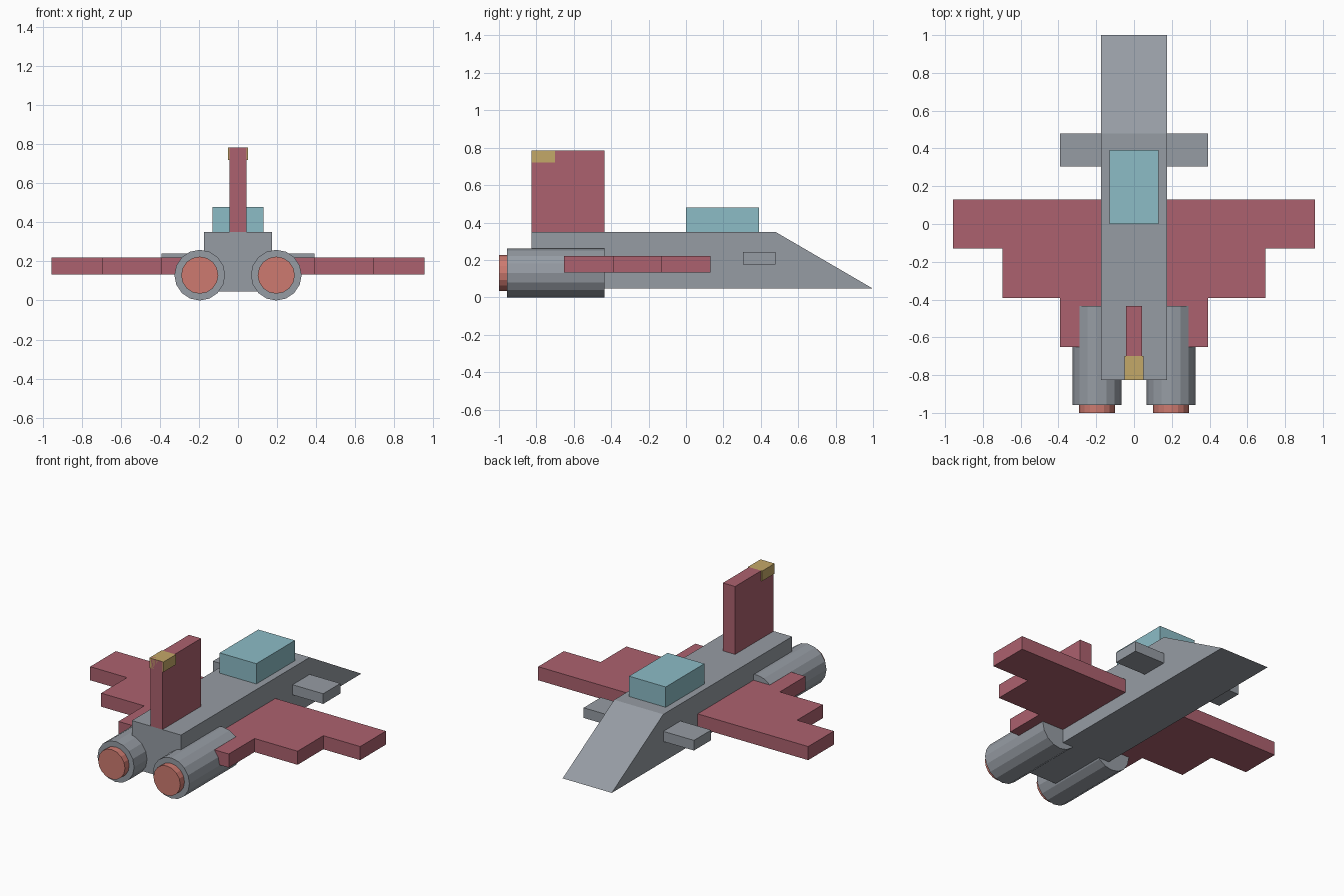
import bpy, bmesh
from mathutils import Matrix
from math import pi

if "Cube" in bpy.data.objects:
    bpy.data.objects.remove(bpy.data.objects["Cube"])


def material(name, rgb):
    m = bpy.data.materials.new(name)
    m.use_nodes = True
    m.diffuse_color = (*rgb, 1)
    m.node_tree.nodes["Principled BSDF"].inputs["Base Color"].default_value = (*rgb, 1)
    return m


grey = material("hull grey", (0.305, 0.333, 0.371))
red = material("wing red", (0.413, 0.120, 0.156))
teal = material("canopy teal", (0.262, 0.503, 0.565))
gold = material("tip gold", (0.552, 0.392, 0.138))
coral = material("exhaust coral", (0.610, 0.195, 0.162))


def finish(name, bm, mat):
    bmesh.ops.recalc_face_normals(bm, faces=bm.faces)
    mesh = bpy.data.meshes.new(name)
    bm.to_mesh(mesh)
    bm.free()
    mesh.materials.append(mat)
    obj = bpy.data.objects.new(name, mesh)
    bpy.context.scene.collection.objects.link(obj)
    return obj


def prism(name, outline, offset, mat):
    """Extrude a closed outline of 3D points along an offset."""
    bm = bmesh.new()
    face = bm.faces.new([bm.verts.new(p) for p in outline])
    ext = bmesh.ops.extrude_face_region(bm, geom=[face])
    bmesh.ops.translate(bm, vec=offset, verts=[v for v in ext["geom"] if isinstance(v, bmesh.types.BMVert)])
    return finish(name, bm, mat)


def box(name, x, y, z, mat):
    outline = [(x[0], y[0], z[0]), (x[1], y[0], z[0]), (x[1], y[1], z[0]), (x[0], y[1], z[0])]
    return prism(name, outline, (0, 0, z[1] - z[0]), mat)


def cylinder(name, x, z, radius, y, mat):
    bm = bmesh.new()
    place = Matrix.Translation((x, sum(y) / 2, z)) @ Matrix.Rotation(pi / 2, 4, "X")
    bmesh.ops.create_cone(bm, cap_ends=True, segments=16, radius1=radius, radius2=radius,
                          depth=y[1] - y[0], matrix=place)
    return finish(name, bm, mat)


# Fuselage with wedge nose
side = [(-0.826, 0.046), (1.0, 0.046), (0.478, 0.35), (-0.826, 0.35)]
prism("fuselage", [(-0.174, y, z) for y, z in side], (0.348, 0, 0), grey)

# Canopy, tail fin and fin tip
box("canopy", (-0.13, 0.13), (0, 0.391), (0.34, 0.48), teal)
box("tail_fin", (-0.043, 0.043), (-0.826, -0.435), (0.34, 0.785), red)
box("fin_tip", (-0.05, 0.05), (-0.826, -0.7), (0.72, 0.785), gold)

# Stepped wing plan, from root to tip and back
plan = [(0.1, 0.13), (0.957, 0.13), (0.957, -0.13), (0.696, -0.13),
        (0.696, -0.391), (0.391, -0.391), (0.391, -0.652), (0.1, -0.652)]
for label, s in (("left", 1), ("right", -1)):
    prism(label + "_wing", [(s * x, y, 0.133) for x, y in plan], (0, 0, 0.087), red)
    box(label + "_foreplane", sorted((s * 0.1, s * 0.391)), (0.304, 0.478), (0.176, 0.241), grey)
    cylinder(label + "_engine", s * 0.196, 0.13, 0.13, (-0.957, -0.435), grey)
    cylinder(label + "_exhaust", s * 0.196, 0.13, 0.095, (-1.0, -0.9), coral)
